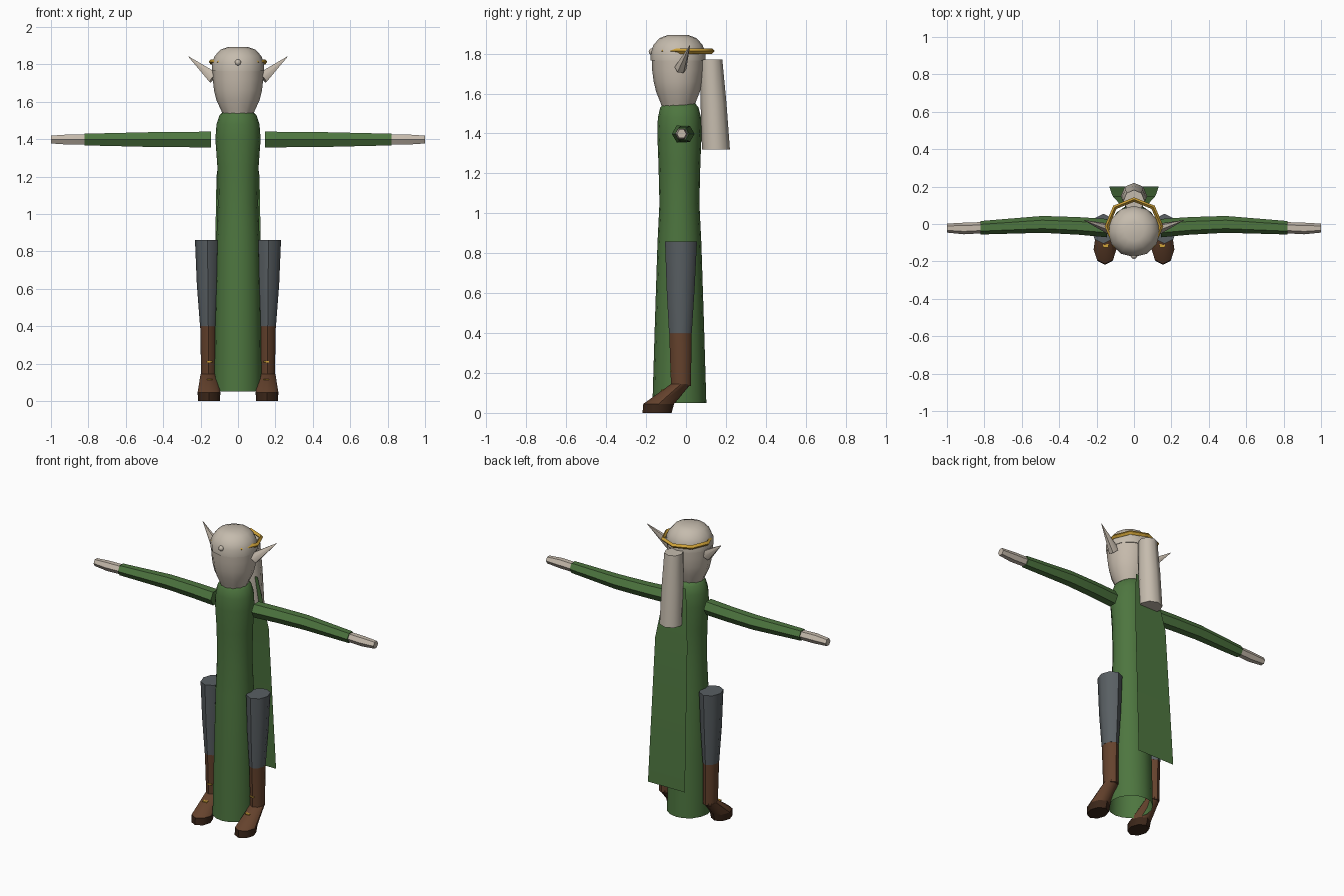
import bpy, bmesh
from math import cos, sin, pi, radians
from mathutils import Vector

if "Cube" in bpy.data.objects:
    bpy.data.objects.remove(bpy.data.objects["Cube"], do_unlink=True)


def material(name, r, g, b):
    m = bpy.data.materials.new(name)
    m.use_nodes = True
    m.diffuse_color = (r, g, b, 1)
    m.node_tree.nodes["Principled BSDF"].inputs["Base Color"].default_value = (r, g, b, 1)
    return m


SKIN = material("skin", .56, .49, .41)
HAIR = material("pale hair", .56, .5, .42)
GREEN = material("robe green", .075, .18, .05)
GREY = material("trouser grey", .1, .115, .125)
BROWN = material("boot brown", .13, .055, .026)
DARK = material("sole dark brown", .045, .02, .01)
GOLD = material("gold", .62, .36, .04)

X, Y, Z = Vector((1, 0, 0)), Vector((0, 1, 0)), Vector((0, 0, 1))


def finish(name, bm, mat, recalc=True):
    """Turn a bmesh into an object with smooth sides and sharp rims."""
    if recalc:
        bmesh.ops.recalc_face_normals(bm, faces=bm.faces)
    me = bpy.data.meshes.new(name)
    bm.to_mesh(me)
    bm.free()
    me.materials.append(mat)
    ob = bpy.data.objects.new(name, me)
    bpy.context.collection.objects.link(ob)
    bpy.ops.object.select_all(action='DESELECT')
    ob.select_set(True)
    bpy.context.view_layer.objects.active = ob
    bpy.ops.object.shade_smooth_by_angle(angle=radians(52))
    return ob


def loft(name, rings, mat, sides=8, u=X, v=Y, caps=(True, True)):
    """Skin a tube through rings of (centre, radius along u, radius along v)."""
    bm = bmesh.new()
    loops = []
    for c, ru, rv in rings:
        loops.append([bm.verts.new(Vector(c) + u * ru * sin(2 * pi * i / sides)
                                   + v * rv * cos(2 * pi * i / sides)) for i in range(sides)])
    for a, b in zip(loops, loops[1:]):
        for i in range(sides):
            j = (i + 1) % sides
            bm.faces.new((a[i], a[j], b[j], b[i]))
    if caps[0]:
        bm.faces.new(loops[0])
    if caps[1]:
        bm.faces.new(loops[-1])
    return finish(name, bm, mat)


def upright(profile, cy):
    """Rings around a vertical axis from (height, width radius, depth radius)."""
    return [((0, cy, z), rx, ry) for z, rx, ry in profile]


# Robe: open at the hem
loft("robe", upright([(.05, .13, .135), (.45, .124, .123), (.85, .116, .11), (1.05, .108, .1),
                      (1.25, .11, .105), (1.4, .121, .111), (1.48, .115, .108),
                      (1.53, .098, .096), (1.55, .075, .08)], -.033), GREEN, 16,
     caps=(False, True))

# Cape: a thin sheet that widens towards the hem
bm = bmesh.new()
rows = [[bm.verts.new((s * w, y, z)) for s in (-1, 1)]
        for y, z, w in [(.1, 1.54, .07), (.15, 1.2, .115), (.2, .28, .132)]]
for a, b in zip(rows, rows[1:]):
    bm.faces.new((a[0], a[1], b[1], b[0]))
bmesh.ops.recalc_face_normals(bm, faces=bm.faces)
if sum(f.normal.y for f in bm.faces) < 0:
    bmesh.ops.reverse_faces(bm, faces=bm.faces)
finish("cape", bm, GREEN, recalc=False)

# Head, hair cap and hanging hair
loft("head", upright([(1.53, .08, .08), (1.56, .093, .09), (1.61, .116, .11),
                      (1.66, .128, .122), (1.72, .135, .13), (1.78, .137, .132)], -.04),
     SKIN, 12)
loft("hair_cap", upright([(1.765, .14, .137), (1.81, .14, .137), (1.845, .124, .122),
                          (1.878, .095, .093), (1.893, .052, .052)], -.04), HAIR, 12)
loft("hair_back", [((0, .125, 1.77), .056, .057), ((0, .138, 1.55), .066, .065),
                   ((0, .15, 1.32), .07, .07)], HAIR, 8)

# Circlet: an eight-sided band that sinks into the brow at the front
bm = bmesh.new()
section = [(-.012, 0), (0, -.014), (.012, 0), (0, .014)]
band = []
for i in range(8):
    a = 2 * pi * i / 8
    band.append([bm.verts.new(((.145 + d) * sin(a), -.012 + (.143 + d) * cos(a), 1.813 + h))
                 for d, h in section])
for i in range(8):
    for k in range(4):
        p, q, n = band[i], band[(i + 1) % 8], (k + 1) % 4
        bm.faces.new((p[k], q[k], q[n], p[n]))
finish("circlet", bm, GOLD)

# Brow gem
bm = bmesh.new()
bmesh.ops.create_uvsphere(bm, u_segments=8, v_segments=6, radius=.017)
bmesh.ops.translate(bm, verts=bm.verts, vec=(0, -.17, 1.81))
finish("brow_gem", bm, HAIR)


def buckle(name, x, y, z):
    bm = bmesh.new()
    bmesh.ops.create_cube(bm, size=1)
    bmesh.ops.scale(bm, verts=bm.verts, vec=(.03, .02, .006))
    bmesh.ops.translate(bm, verts=bm.verts, vec=(x, y, z))
    finish(name, bm, GOLD)


for s, side in ((1, "left"), (-1, "right")):
    # Pointed ear
    axis = Vector((s * .135, .045, .12)).normalized()
    across = axis.cross(Y).normalized()
    fore = axis.cross(across)
    base, tip = Vector((s * .13, -.028, 1.728)), Vector((s * .266, .02, 1.843))
    loft(side + "_ear", [(base, .036, .03), (tip, .001, .001)], SKIN, 6, across, fore)

    # Sleeve and hand: six-sided tubes held straight out
    sleeve = [(.145, -.022, .049), (.3, -.01, .047), (.49, -.002, .045), (.82, -.02, .036)]
    hand = [(.82, -.02, .03), (.91, -.024, .031), (1, -.022, .024)]
    for part, path, mat in (("_sleeve", sleeve, GREEN), ("_hand", hand, SKIN)):
        loft(side + part, [((s * x, y, 1.398), r, r) for x, y, r in path], mat, 6, Z, Y)

    # Trouser leg, boot shaft, foot and sole
    leg = [(.163, -.025, .86, .067, .08), (.161, -.027, .62, .059, .07),
           (.159, -.028, .4, .044, .057)]
    shaft = [(.159, -.028, .4, .043, .056), (.157, -.025, .135, .04, .05)]
    foot = [(.157, -.025, .145, .043, .05), (.155, -.137, .045, .061, .077)]
    sole = [(.155, -.137, .045, .061, .077), (.155, -.145, 0, .058, .073)]
    for part, path, mat in (("_trouser_leg", leg, GREY), ("_boot_shaft", shaft, BROWN),
                            ("_foot", foot, BROWN), ("_sole", sole, DARK)):
        loft(side + part, [((s * x, y, z), rx, ry) for x, y, z, rx, ry in path], mat, 8)

    # Boot buckles
    buckle(side + "_upper_buckle", s * .152, -.07, .21)
    buckle(side + "_lower_buckle", s * .152, -.116, .115)
